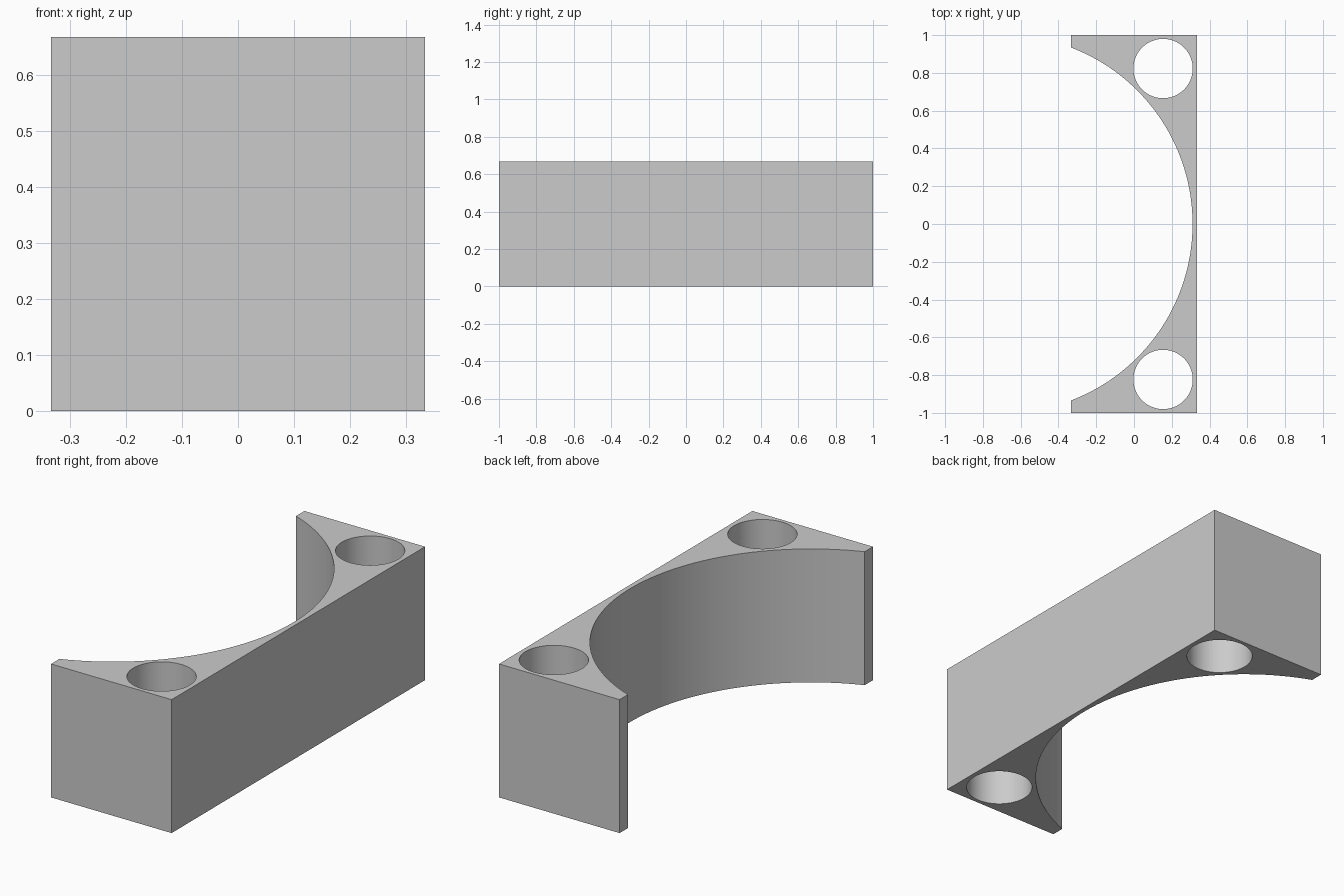
import bpy
import math

if "Cube" in bpy.data.objects:
    bpy.data.objects.remove(bpy.data.objects["Cube"], do_unlink=True)

WIDTH, LENGTH, HEIGHT = 2 / 3, 2.0, 2 / 3

grey = bpy.data.materials.new("light grey")
grey.use_nodes = True
colour = (0.6, 0.6, 0.6, 1)
grey.diffuse_color = colour
grey.node_tree.nodes["Principled BSDF"].inputs["Base Color"].default_value = colour

# Rectangular block
bpy.ops.mesh.primitive_cube_add(size=1, location=(0, 0, HEIGHT / 2))
block = bpy.context.object
block.name = "cradle_block"
block.scale = (WIDTH, LENGTH, HEIGHT)
bpy.ops.object.transform_apply(location=True, rotation=False, scale=True)
block.data.materials.append(grey)


def cut_cylinder(name, x, y, radius, sides):
    """Cut a vertical cylinder through the block."""
    bpy.ops.mesh.primitive_cylinder_add(
        vertices=sides, radius=radius, depth=HEIGHT * 2, location=(x, y, HEIGHT / 2))
    cutter = bpy.context.object
    cutter.name = name
    cutter.hide_render = True
    cutter.data.materials.append(grey)
    cut = block.modifiers.new(name, "BOOLEAN")
    cut.operation = "DIFFERENCE"
    cut.solver = "EXACT"
    cut.object = cutter
    bpy.context.view_layer.objects.active = block
    bpy.ops.object.modifier_apply(modifier=cut.name)
    bpy.data.objects.remove(cutter, do_unlink=True)


# Large curved recess
cut_cylinder("recess_cutter", -0.69, 0, 1.0, 200)

# Round through hole near each end
for side in (-1, 1):
    cut_cylinder("hole_cutter", 0.154, side * 0.823, 0.157, 96)

# Smooth curved walls with sharp rims
bpy.ops.object.select_all(action="DESELECT")
block.select_set(True)
bpy.context.view_layer.objects.active = block
bpy.ops.object.shade_smooth_by_angle(angle=math.radians(30))
